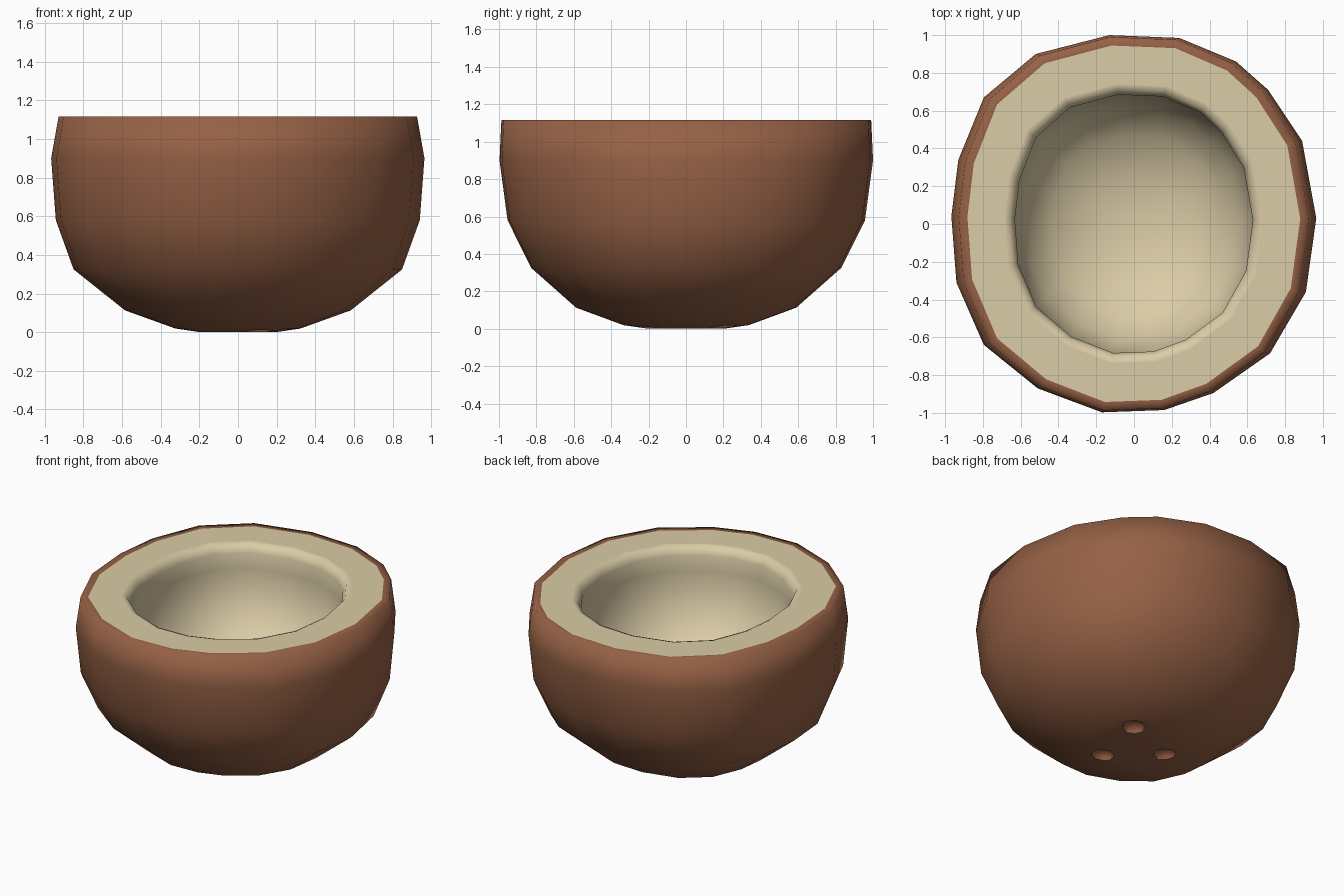
import bpy, bmesh, math

if "Cube" in bpy.data.objects:
    bpy.data.objects.remove(bpy.data.objects["Cube"])

# Irregular outline of the nut seen from above (clockwise, reversed)
OUTLINE = [(-.13, 1.0), (.24, .985), (.54, .86), (.71, .71), (.89, .44), (.965, .03),
           (.91, -.36), (.72, -.685), (.42, -.895), (.16, -.985), (-.17, -.997), (-.51, -.87),
           (-.795, -.64), (-.94, -.31), (-.967, .04), (-.93, .34), (-.795, .67), (-.52, .90)][::-1]
TOP = 1.117

# Shell outside and cut rim, bottom to top: x scale, y scale, z
SHELL = [(.20, .20, 0), (.335, .335, .019), (.605, .59, .113), (.88, .83, .325),
         (.975, .957, .58), (1, 1, .90), (.96, .99, TOP), (.912, .945, TOP)]
# Flesh: flat cut face, rounded lip, hollow
FLESH = [(.71, .74, TOP), (.705, .735, TOP), (.675, .705, 1.105), (.652, .685, 1.06),
         (.655, .69, .95), (.645, .68, .81), (.58, .61, .63), (.45, .47, .495),
         (.24, .25, .41), (.08, .08, .39)]


def material(name, rgb):
    m = bpy.data.materials.new(name)
    m.diffuse_color = (*rgb, 1)
    m.use_nodes = True
    m.node_tree.nodes["Principled BSDF"].inputs["Base Color"].default_value = m.diffuse_color
    return m


def add_object(name, bm, *mats):
    for f in bm.faces:
        f.smooth = True
    me = bpy.data.meshes.new(name)
    bm.to_mesh(me)
    bm.free()
    for m in mats:
        me.materials.append(m)
    ob = bpy.data.objects.new(name, me)
    bpy.context.collection.objects.link(ob)
    return ob


brown = material("husk brown", (.305, .12, .06))
cream = material("flesh cream", (.71, .605, .385))

# Closed half nut: stacked rings, faces past the cut rim are flesh
bm = bmesh.new()
loops = [[bm.verts.new((x * sx, y * sy, z)) for x, y in OUTLINE] for sx, sy, z in SHELL + FLESH]
n = len(OUTLINE)
for k, (a, b) in enumerate(zip(loops, loops[1:])):
    for i in range(n):
        j = (i + 1) % n
        bm.faces.new((a[i], a[j], b[j], b[i])).material_index = int(k >= len(SHELL) - 1)
bm.faces.new(loops[0][::-1])
bm.faces.new(loops[-1]).material_index = 1
nut = add_object("coconut_half", bm, brown, cream)

# Three germination pores cut into the base
bm = bmesh.new()
for x, y, z in ((.17, .20, .005), (.10, -.19, .002), (-.195, .07, .0)):
    made = bmesh.ops.create_uvsphere(bm, u_segments=8, v_segments=6, radius=.075)["verts"]
    bmesh.ops.scale(bm, vec=(1, 1, .65), verts=made)
    bmesh.ops.translate(bm, vec=(x, y, z), verts=made)
cutter = add_object("pore_cutter", bm, brown)
cutter.hide_render = True
mod = nut.modifiers.new("pores", 'BOOLEAN')
mod.operation, mod.solver, mod.object = 'DIFFERENCE', 'EXACT', cutter
bpy.context.view_layer.objects.active = nut
bpy.ops.object.modifier_apply(modifier=mod.name)
bpy.data.objects.remove(cutter)

# Keep pore edges and the shell/flesh border crisp, everything else smooth
bm = bmesh.new()
bm.from_mesh(nut.data)
for e in bm.edges:
    low = all(v.co.z < .1 for v in e.verts)
    border = len({f.material_index for f in e.link_faces}) > 1
    if border or (low and e.calc_face_angle(0) > math.radians(35)):
        e.smooth = False
bm.to_mesh(nut.data)
bm.free()
